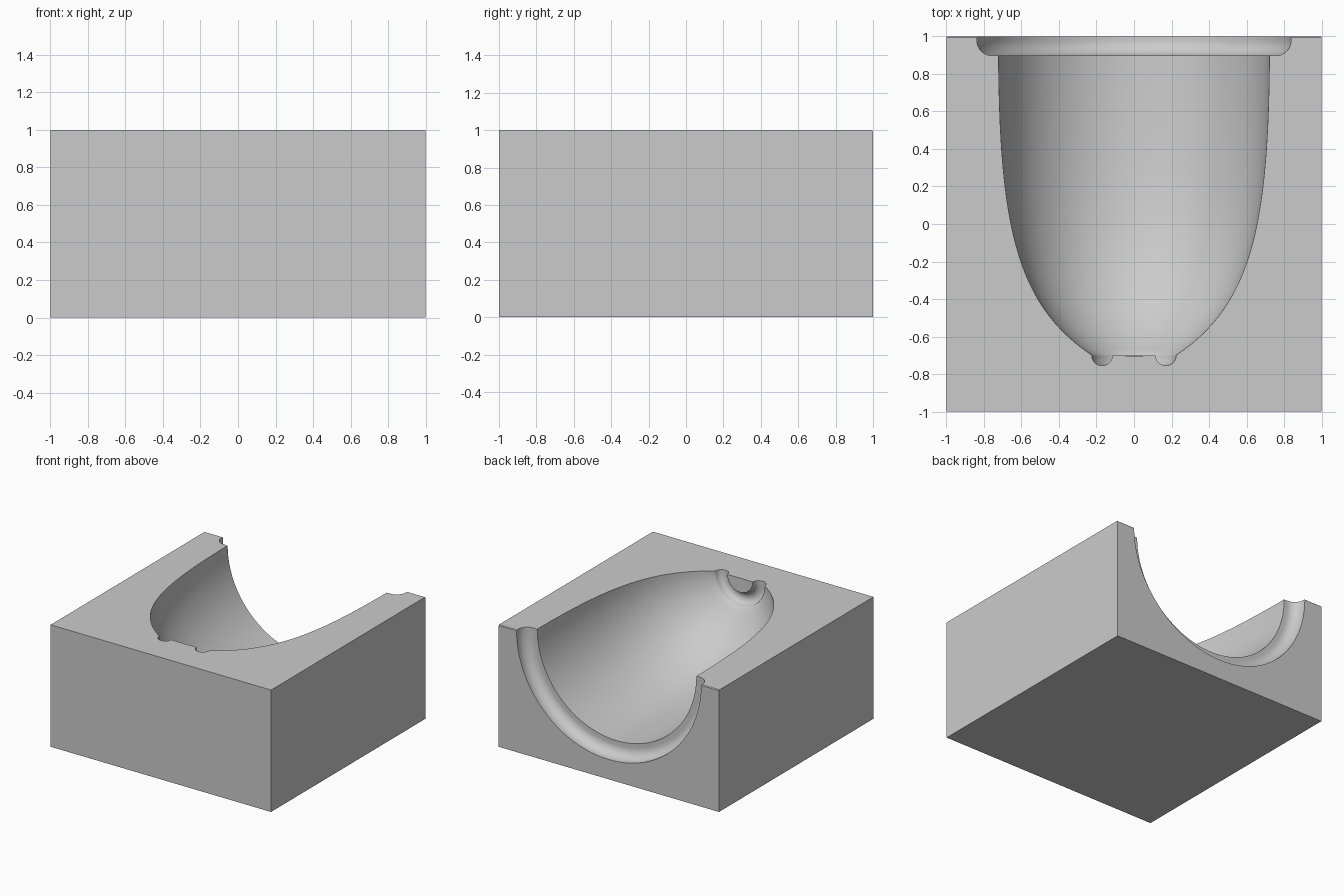
import bpy, bmesh, math
from mathutils import Vector, Matrix
from mathutils.geometry import interpolate_bezier

old = bpy.data.objects.get("Cube")
if old:
    bpy.data.objects.remove(old, do_unlink=True)

plaster = bpy.data.materials.new("plaster_grey")
plaster.use_nodes = True
plaster.diffuse_color = (0.6, 0.6, 0.6, 1)
plaster.node_tree.nodes["Principled BSDF"].inputs["Base Color"].default_value = (0.6, 0.6, 0.6, 1)


def add_object(name, bm):
    bmesh.ops.recalc_face_normals(bm, faces=bm.faces)
    mesh = bpy.data.meshes.new(name)
    bm.to_mesh(mesh)
    bm.free()
    mesh.materials.append(plaster)
    obj = bpy.data.objects.new(name, mesh)
    bpy.context.collection.objects.link(obj)
    return obj


def arc(r, y, radius, start, end, steps):
    """Arc points in (radius from axis, 0, y along axis) form."""
    angles = [math.radians(start + (end - start) * i / steps) for i in range(steps + 1)]
    return [Vector((r + radius * math.cos(a), y + radius * math.sin(a), 0)) for a in angles]


# Mould block with a slightly eased top back edge
bm = bmesh.new()
bmesh.ops.create_cube(bm, size=2, matrix=Matrix.Translation((0, 0, 0.5)) @ Matrix.Diagonal((1, 1, 0.5, 1)))
edge = [e for e in bm.edges if all(v.co.y > 0.9 and v.co.z > 0.9 for v in e.verts)]
bmesh.ops.bevel(bm, geom=edge, offset=0.006, segments=1, affect='EDGES')
block = add_object("mould_block", bm)

# Cup profile: flat base, round foot ring, curved wall, rounded lip
profile = [Vector((0, -0.704, 0))]
profile += arc(0.17, -0.7, 0.055, 180, 360, 12)
profile += interpolate_bezier(Vector((0.226, -0.698, 0)), Vector((0.63, -0.43, 0)),
                              Vector((0.715, 0, 0)), Vector((0.722, 0.897, 0)), 28)
profile += arc(0.755, 0.98, 0.083, 270, 360, 10)
profile += [Vector((0.838, 1.2, 0)), Vector((0, 1.2, 0))]

# Revolve the profile around the y axis to make the cavity cutter
bm = bmesh.new()
verts = [bm.verts.new(p) for p in profile]
edges = [bm.edges.new(pair) for pair in zip(verts, verts[1:])]
bmesh.ops.spin(bm, geom=verts + edges, cent=(0, 0, 0), axis=(0, 1, 0),
               angle=math.tau, steps=96, use_duplicate=False)
bmesh.ops.remove_doubles(bm, verts=bm.verts, dist=0.0005)
bmesh.ops.translate(bm, verts=bm.verts, vec=(0, 0, 1))
cutter = add_object("cavity_cutter", bm)

# Carve the half cup out of the block
cut = block.modifiers.new("cavity", 'BOOLEAN')
cut.operation = 'DIFFERENCE'
cut.solver = 'EXACT'
cut.object = cutter
bpy.ops.object.select_all(action='DESELECT')
block.select_set(True)
bpy.context.view_layer.objects.active = block
bpy.ops.object.modifier_apply(modifier=cut.name)
bpy.data.objects.remove(cutter, do_unlink=True)
bpy.ops.object.shade_smooth_by_angle(angle=math.radians(30))
